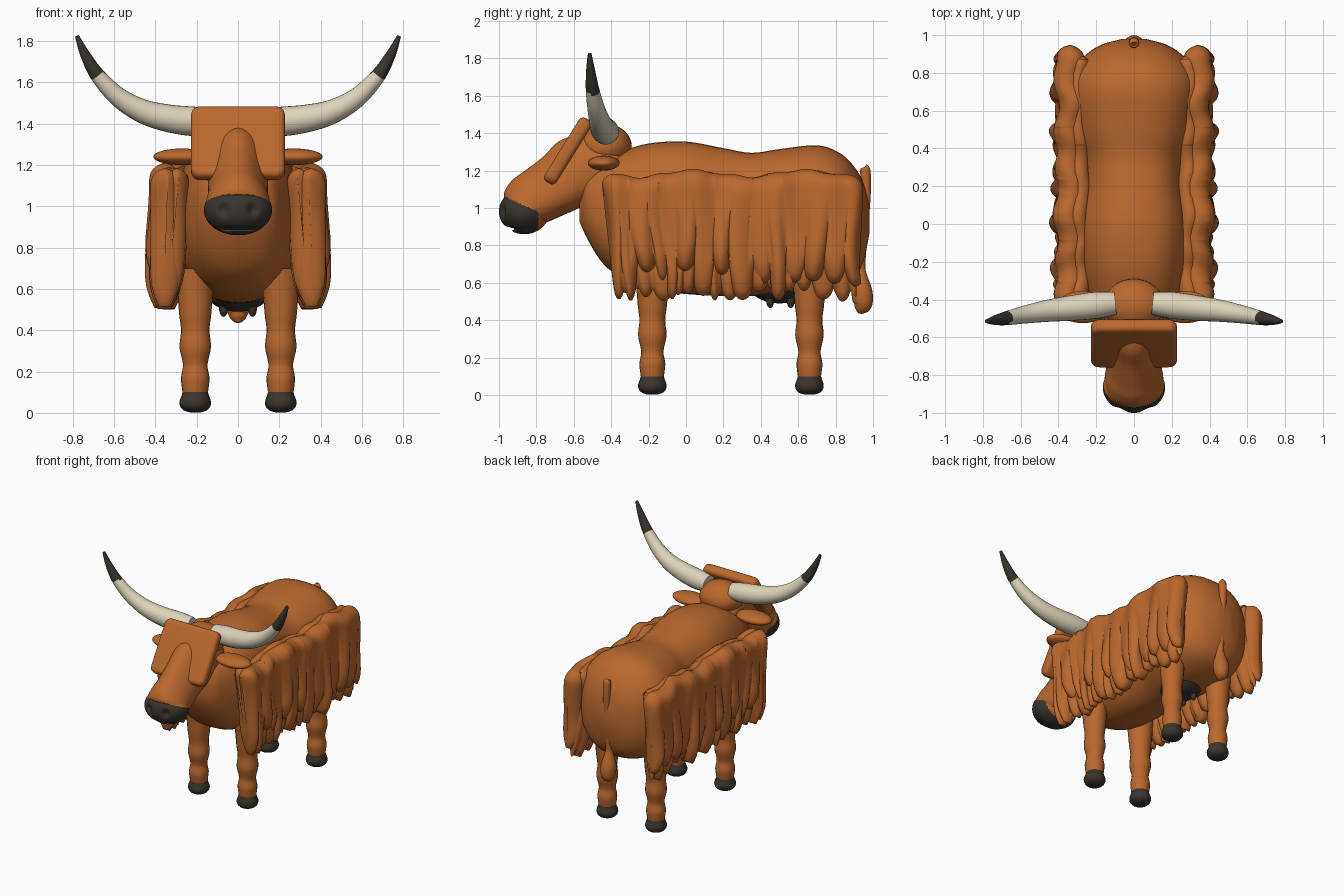
import bpy, bmesh, math, random
from mathutils import Vector, Matrix

if "Cube" in bpy.data.objects:
    bpy.data.objects.remove(bpy.data.objects["Cube"])

random.seed(4)


def material(name, rgb):
    m = bpy.data.materials.new(name)
    m.diffuse_color = (*rgb, 1)
    m.use_nodes = True
    m.node_tree.nodes["Principled BSDF"].inputs["Base Color"].default_value = m.diffuse_color
    return m


COAT = material("ginger coat", (0.50, 0.14, 0.027))
HORN = material("cream horn", (0.73, 0.66, 0.50))
DARK = material("dark brown", (0.042, 0.034, 0.027))


def finish(name, bm, mats, rule=None, mirror=False, angle=60):
    bmesh.ops.recalc_face_normals(bm, faces=bm.faces)
    if rule:
        for f in bm.faces:
            f.material_index = 1 if rule(f.calc_center_median()) else 0
    me = bpy.data.meshes.new(name)
    bm.to_mesh(me)
    bm.free()
    ob = bpy.data.objects.new(name, me)
    bpy.context.collection.objects.link(ob)
    for m in mats:
        me.materials.append(m)
    if mirror:
        ob.modifiers.new("mirror", 'MIRROR')
    bpy.ops.object.select_all(action='DESELECT')
    bpy.context.view_layer.objects.active = ob
    ob.select_set(True)
    bpy.ops.object.shade_smooth_by_angle(angle=math.radians(angle))
    return ob


def smooth(keys, n):
    """Catmull-Rom interpolation through tuples of any length."""
    out = []
    for i in range(len(keys) - 1):
        a, b, c, d = (keys[min(max(i + j, 0), len(keys) - 1)] for j in (-1, 0, 1, 2))
        for k in range(n):
            t = k / n
            out.append([0.5 * (2 * q + (r - p) * t + (2 * p - 5 * q + 4 * r - s) * t * t
                               + (3 * q - p - 3 * r + s) * t ** 3) for p, q, r, s in zip(a, b, c, d)])
    return out + [list(keys[-1])]


def loft(rings):
    bm = bmesh.new()
    vs = [[bm.verts.new(p) for p in r] for r in rings]
    n = len(vs[0])
    for a, b in zip(vs, vs[1:]):
        for i in range(n):
            bm.faces.new((a[i], a[(i + 1) % n], b[(i + 1) % n], b[i]))
    bm.faces.new(vs[0])
    bm.faces.new(vs[-1][::-1])
    return bm


def tube(keys, n=6, seg=20):
    """Round tube through (x, y, z, radius) keys."""
    pts = smooth(keys, n)
    rings = []
    for i, p in enumerate(pts):
        d = Vector(pts[min(i + 1, len(pts) - 1)][:3]) - Vector(pts[max(i - 1, 0)][:3])
        u = d.cross(Vector((0, 1, 0))).normalized()
        v = d.cross(u).normalized()
        rings.append([Vector(p[:3]) + p[3] * (u * math.cos(k * math.tau / seg) + v * math.sin(k * math.tau / seg))
                      for k in range(seg)])
    return loft(rings)


def ball(centre, radii, bm=None, u=32, v=20):
    bm = bm or bmesh.new()
    bmesh.ops.create_uvsphere(bm, u_segments=u, v_segments=v, radius=1,
                              matrix=Matrix.Translation(centre) @ Matrix.Diagonal((*radii, 1)))
    return bm


# Body: y, top, bottom, half width
body = [(-.57, 1.12, .93, .08), (-.53, 1.2, .84, .17), (-.45, 1.26, .71, .22), (-.35, 1.30, .63, .26),
        (-.2, 1.345, .565, .29), (0, 1.355, .54, .30), (.2, 1.32, .53, .275), (.35, 1.295, .53, .285),
        (.5, 1.315, .53, .33), (.7, 1.335, .55, .355), (.82, 1.295, .58, .325), (.90, 1.22, .63, .25),
        (.95, 1.13, .72, .17), (.98, 1.0, .86, .06)]


def power(c, e=2 / 2.4):
    return math.copysign(abs(c) ** e, c)


rings = []
for y, top, bot, w in smooth(body, 5):
    rings.append([(w * power(math.cos(k * math.tau / 40)), y,
                   (top + bot) / 2 + (top - bot) / 2 * power(math.sin(k * math.tau / 40))) for k in range(40)])
finish("body", loft(rings), [COAT])

# Head: y, z, half height, half width of slanted sections
head = [(-.33, 1.27, .08, .10), (-.42, 1.28, .15, .15), (-.55, 1.215, .19, .15), (-.66, 1.14, .17, .142),
        (-.77, 1.075, .155, .143), (-.84, 1.035, .145, .152), (-.90, .995, .115, .145), (-.93, .98, .06, .08)]
rings = []
for y, z, h, w in smooth(head, 8):
    rings.append([(w * math.cos(a) * (1 - .22 * math.sin(a)), y - .62 * h * math.sin(a), z + .78 * h * math.sin(a))
                  for a in (k * math.tau / 48 for k in range(48))])


def muzzle_rule(c):
    return c.y < -.79 and c.z < 1.06 - .45 * (c.y + .97)


finish("head", loft(rings), [COAT, DARK], muzzle_rule)
finish("poll", ball((0, -.43, 1.33), (.16, .14, .12)), [COAT])

# Muzzle with dented nostrils and mouth
bm = ball((0, -.865, .982), (.165, .135, .122), u=96, v=64)
for v in bm.verts:
    if v.co.y < -.87:
        x, z = v.co.x, v.co.z
        dent = .03 * math.exp(-((abs(x) - .07) / .022) ** 2 - ((z - .985) / .028) ** 2)
        dent += .035 * math.exp(-((z - .89) / .009) ** 2 - (x / .09) ** 4)
        v.co.y += dent
finish("muzzle", bm, [COAT, DARK], muzzle_rule)

# Fringe over the forehead
bm = bmesh.new()
bmesh.ops.create_cube(bm, size=1, matrix=Matrix.Diagonal((.455, .075, .40, 1)))
corners = [e for e in bm.edges if abs(e.verts[0].co.y - e.verts[1].co.y) > .01]
bmesh.ops.bevel(bm, geom=corners, offset=.045, segments=5, affect='EDGES', profile=.5)
rims = [e for e in bm.edges if abs(e.verts[0].co.y - e.verts[1].co.y) < .001]
bmesh.ops.bevel(bm, geom=rims, offset=.028, segments=4, affect='EDGES', profile=.5)
bm.transform(Matrix.Translation((0, -.632, 1.305)) @ Matrix.Rotation(-.557, 4, 'X'))
finish("fringe", bm, [COAT])

# Ears
finish("ears", ball((.27, -.44, 1.24), (.14, .085, .04)), [COAT], mirror=True)

# Horns with dark tips
horn = [(.10, -.42, 1.405, .060), (.2, -.43, 1.41, .071), (.33, -.445, 1.425, .067), (.46, -.46, 1.46, .058),
        (.58, -.48, 1.53, .047), (.68, -.50, 1.635, .036), (.74, -.51, 1.735, .024), (.78, -.515, 1.825, .010)]
finish("horns", tube(horn, 8, 24), [HORN, DARK],
       lambda c: (c.x - .67) * .6 + (c.z - 1.63) * .8 > 0, mirror=True)

# Legs and hooves
leg = [(.70, .10), (.6, .088), (.48, .078), (.40, .069), (.32, .076), (.25, .062), (.22, .060), (.17, .069),
       (.13, .066), (.09, .06)]
hoof = [(.10, .062), (.085, .066), (.055, .076), (.03, .072), (.012, .055), (.002, .025)]
for name, y in (("front", -.18), ("hind", .66)):
    finish(name + "_legs", tube([(.207, y, z, r) for z, r in leg]), [COAT], mirror=True)
    finish(name + "_hooves", tube([(.207, y, z, r) for z, r in hoof], 3), [DARK], mirror=True)

# Tail with tuft
tail = [(0, .955, 1.22, .012), (0, .958, 1.205, .027), (0, .962, 1.1, .027), (0, .95, .9, .025), (0, .935, .7, .024),
        (0, .935, .64, .033), (0, .94, .56, .055), (0, .945, .49, .052), (0, .93, .455, .032), (0, .92, .44, .008)]
finish("tail", tube(tail, 5, 16), [COAT])

# Udder and teats
bm = ball((0, .5, .59), (.155, .165, .10))
for x in (-.07, .07):
    for y in (.45, .56):
        ball((x, y, .51), (.022, .022, .045), bm, 12, 10)
finish("udder", bm, [DARK])


# Long coat: a curtain of pointed locks on each side
def curtain(name, y0, y1, cx, lean, width, lengths, wave):
    edges, bottoms, pushes = [y0], [], []
    while edges[-1] < y1:
        edges.append(edges[-1] + random.uniform(.05, .12))
        bottoms.append(random.uniform(*lengths))
        pushes.append(random.uniform(-.012, .012))
    cols, m = 200, 18
    rings = []
    for i in range(cols + 1):
        s = i / cols
        y = y0 + (y1 - y0) * s
        j = max(k for k in range(len(bottoms)) if edges[k] <= y + 1e-9)
        lock = math.sin(math.pi * min(1, (y - edges[j]) / (edges[j + 1] - edges[j]))) ** .6
        edge = min(s, 1 - s) * (y1 - y0)
        fat = max(.1, math.sqrt(1 - (1 - min(edge / .07, 1)) ** 2))
        top = 1.185 + .018 * math.sin(y * 10.5 + 1.2) + .006 * math.sin(y * 31) - .06 * (1 - fat)
        bot = bottoms[j] + .06 * (1 - lock)
        outer, inner = [], []
        for k in range(m + 1):
            t = (k / m) ** 1.4
            h = width * fat * math.sqrt(max(.01, 1 - (1 - min(t / .14, 1)) ** 2))
            h *= 1 - .65 * max(0, (t - .75) / .25) ** 2
            c = cx + lean * t
            ripple = wave * (math.sin(y * 27 + 2.5 * t) + .6 * math.sin(y * 16 + 1)) * (1 - .6 * t)
            ridge = (.022 * (lock - .7) + pushes[j] * lock) * min(1, max(0, t - .2) * 2.2)
            yy = y + .075 * t * (1 - s) ** 3 + .012 * math.sin(t * 5 + j)
            z = top + (bot - top) * t
            outer.append((c + h + (ripple + ridge) * fat, yy, z))
            inner.append((c - h + ripple * .8 - .01 * lock * t, yy, z))
        rings.append(outer + inner[::-1])
    finish(name, loft(rings), [COAT], mirror=True, angle=75)


curtain("outer_coat", -.45, .935, .338, .022, .072, (.49, .70), .012)
curtain("inner_coat", -.44, .90, .285, .055, .060, (.49, .56), .008)
